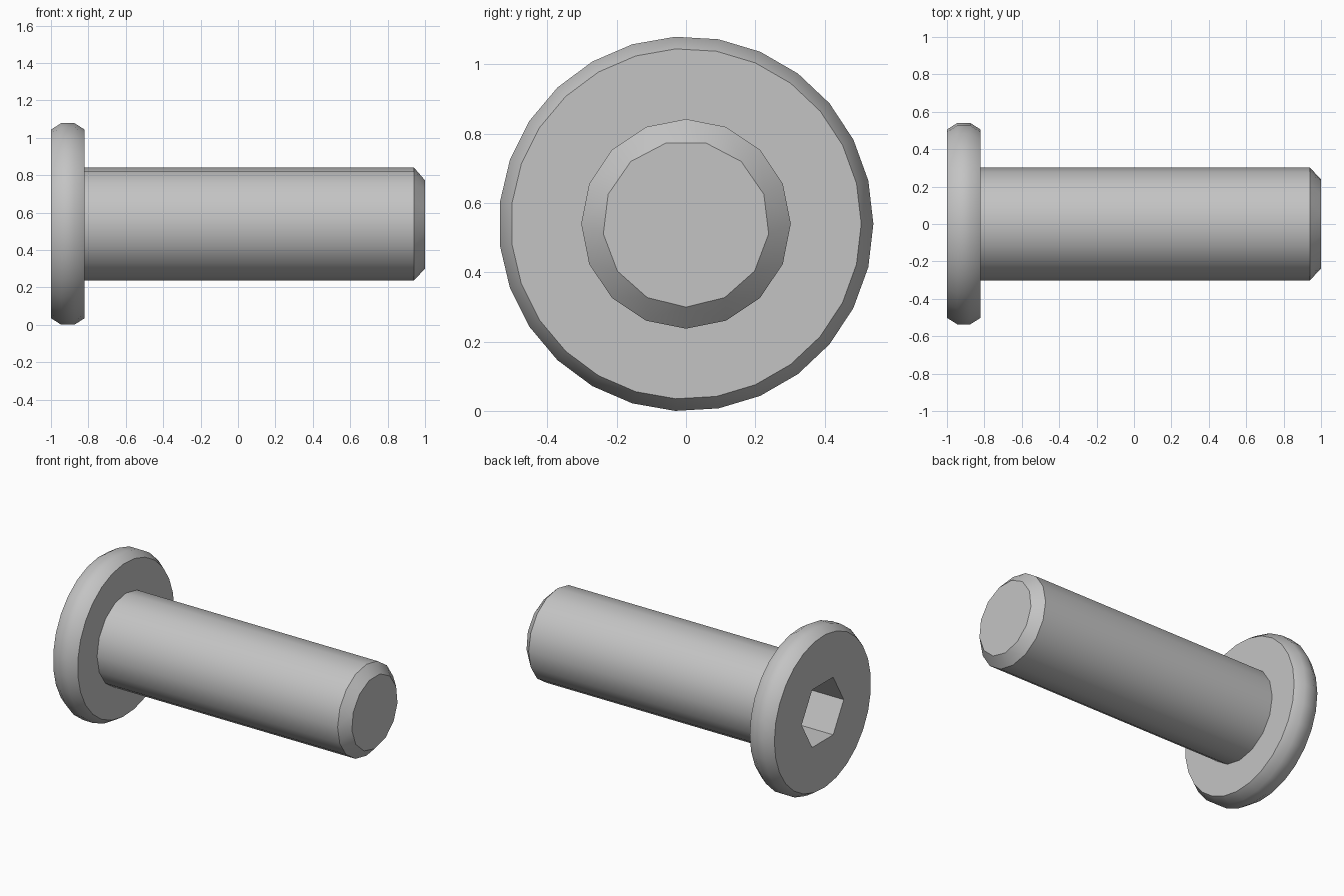
import bpy
import bmesh
import math

cube = bpy.data.objects.get("Cube")
if cube:
    bpy.data.objects.remove(cube, do_unlink=True)

AXIS_Z = 0.54   # height of the bolt's axis

steel = bpy.data.materials.new("grey steel")
steel.use_nodes = True
colour = (0.55, 0.55, 0.55, 1.0)
steel.diffuse_color = colour
steel.node_tree.nodes["Principled BSDF"].inputs["Base Color"].default_value = colour


def stitch(bm, a, b):
    """Join two rings (verts, phase) by angle, whatever their side counts."""
    (va, pa), (vb, pb) = a, b
    na, nb = len(va), len(vb)
    i = j = 0
    while i < na or j < nb:
        next_a = pa + math.tau * (i + 1) / na if i < na else math.inf
        next_b = pb + math.tau * (j + 1) / nb if j < nb else math.inf
        a0, a1 = va[i % na], va[(i + 1) % na]
        b0, b1 = vb[j % nb], vb[(j + 1) % nb]
        if abs(next_a - next_b) < 1e-5:
            bm.faces.new((a0, a1, b1, b0))
            i, j = i + 1, j + 1
        elif next_a < next_b:
            bm.faces.new((a0, a1, b0))
            i += 1
        else:
            bm.faces.new((a0, b1, b0))
            j += 1


def turned_part(name, rings, cap_start=False, cap_end=False):
    """Skin rings of (x, radius, sides, phase in degrees) along the x axis."""
    bm = bmesh.new()
    loops = []
    for x, radius, sides, phase in rings:
        p = math.radians(phase)
        angles = [p + math.tau * k / sides for k in range(sides)]
        loops.append(([bm.verts.new((x, radius * math.cos(t),
                                     AXIS_Z + radius * math.sin(t)))
                       for t in angles], p))
    for a, b in zip(loops, loops[1:]):
        stitch(bm, a, b)
    if cap_start:
        bm.faces.new(loops[0][0])
    if cap_end:
        bm.faces.new(loops[-1][0])
    bmesh.ops.recalc_face_normals(bm, faces=bm.faces)
    mesh = bpy.data.meshes.new(name)
    bm.to_mesh(mesh)
    bm.free()
    mesh.materials.append(steel)
    obj = bpy.data.objects.new(name, mesh)
    bpy.context.collection.objects.link(obj)
    bpy.ops.object.select_all(action='DESELECT')
    obj.select_set(True)
    bpy.context.view_layer.objects.active = obj
    bpy.ops.object.shade_smooth_by_angle(angle=math.radians(38))
    return obj


# Head: hex socket floor and mouth, flat face, bevelled rim, underside
turned_part("bolt_head", [
    (-0.65, 0.22, 6, 0),
    (-1.00, 0.22, 6, 0),
    (-1.00, 0.505, 27, 0),
    (-0.945, 0.54, 27, 0),
    (-0.875, 0.54, 27, 0),
    (-0.82, 0.505, 27, 0),
    (-0.82, 0.302, 16, 0),
], cap_start=True)

# Shank: plain cylinder with a chamfered tip
turned_part("bolt_shank", [
    (-0.82, 0.302, 16, 0),
    (0.94, 0.302, 16, 0),
    (1.00, 0.24, 13, -90 + 3 * 360 / 13),
], cap_end=True)
